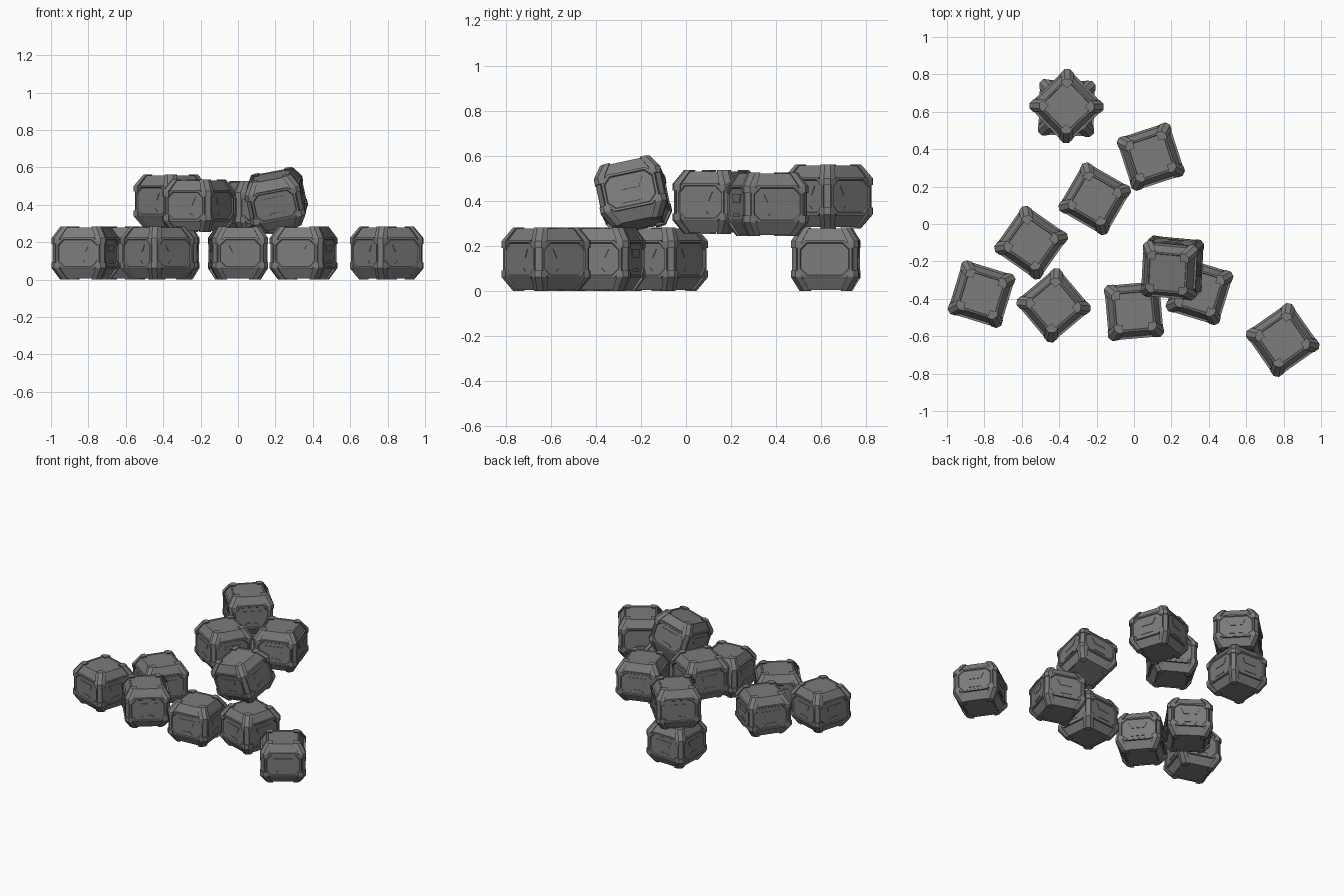
import bpy, bmesh
from math import radians, pi
from mathutils import Matrix, Vector

if "Cube" in bpy.data.objects:
    bpy.data.objects.remove(bpy.data.objects["Cube"], do_unlink=True)

# single worn metal colour
metal = bpy.data.materials.new("dark_grey_metal")
metal.use_nodes = True
grey = (0.2, 0.2, 0.2, 1)
metal.diffuse_color = grey
bsdf = metal.node_tree.nodes["Principled BSDF"]
bsdf.inputs["Base Color"].default_value = grey
bsdf.inputs["Roughness"].default_value = 0.7


def loft(bm, rings, matrix=Matrix()):
    """Closed solid through rings of (outline, height)."""
    loops = [[bm.verts.new(matrix @ Vector((x, y, z))) for x, y in outline]
             for outline, z in rings]
    for low, high in zip(loops, loops[1:]):
        n = len(low)
        for i in range(n):
            j = (i + 1) % n
            bm.faces.new((low[i], low[j], high[j], high[i]))
    bm.faces.new(loops[0][::-1])
    bm.faces.new(loops[-1])


def octagon(w, h, c):
    return [(w, c - h), (w, h - c), (w - c, h), (c - w, h),
            (-w, h - c), (-w, c - h), (c - w, -h), (w - c, -h)]


def corner(h, size, c=0.02):
    a = h - size
    return [(a, a), (h, a), (h, h - c), (h - c, h), (a, h)]


def trapezoid(top, bottom, z_top, z_bottom):
    return [(-bottom, z_bottom), (bottom, z_bottom), (top, z_top), (-top, z_top)]


def finish(bm, name):
    bmesh.ops.recalc_face_normals(bm, faces=bm.faces[:])
    mesh = bpy.data.meshes.new(name)
    bm.to_mesh(mesh)
    bm.free()
    mesh.materials.append(metal)
    return mesh


# body: chamfered box with shallow dished top and bottom
def make_body():
    half = [(0.138, 0.078), (0.108, 0.136), (0.1, 0.136), (0.097, 0.132)]
    rings = [(octagon(h, h, 0.02), -z) for h, z in reversed(half)]
    rings += [(octagon(h, h, 0.02), z) for h, z in half]
    bm = bmesh.new()
    loft(bm, rings)
    return finish(bm, "crate_body")


# corner caps above and below, joined by slim posts
def make_corners():
    bm = bmesh.new()
    for k in range(4):
        turn = Matrix.Rotation(k * pi / 2, 4, 'Z')
        for side in (1, -1):
            loft(bm, [(corner(0.15, 0.05), side * 0.05),
                      (corner(0.15, 0.05), side * 0.08),
                      (corner(0.113, 0.045), side * 0.1415)], turn)
        loft(bm, [(corner(0.145, 0.022), -0.055),
                  (corner(0.145, 0.022), 0.055)], turn)
    return finish(bm, "corner_guards")


# framed octagonal panels with raised plates on the four sides
def make_panels():
    bm = bmesh.new()
    for k in range(4):
        face = Matrix.Rotation(k * pi / 2, 4, 'Z') @ Matrix.Rotation(pi / 2, 4, 'X')
        loft(bm, [(octagon(0.12, 0.084, 0.034), 0.13),
                  (octagon(0.12, 0.084, 0.034), 0.147),
                  (octagon(0.11, 0.074, 0.031), 0.147),
                  (octagon(0.106, 0.07, 0.03), 0.141)], face)
        for plate in (trapezoid(0.062, 0.042, 0.045, 0.005),
                      trapezoid(0.03, 0.045, -0.04, -0.055)):
            loft(bm, [(plate, 0.139), (plate, 0.1445)], face)
    return finish(bm, "side_panels")


parts = [make_body(), make_corners(), make_panels()]

# crates: x, y, centre height, yaw, pitch, roll in degrees
crates = [
    (-0.815, -0.375, 0.1415, -17, 0, 0),
    (-0.43, -0.435, 0.1415, 40, 0, 0),
    (-0.55, -0.1, 0.1415, -35, 0, 0),
    (0.0, -0.465, 0.1415, 5, 0, 0),
    (0.35, -0.36, 0.1415, -17, 0, 0),
    (0.795, -0.62, 0.1415, 35, 0, 0),
    (-0.36, 0.62, 0.1415, -2, 0, 0),
    (-0.36, 0.63, 0.42, 44, 0, 0),
    (-0.21, 0.135, 0.395, -30, 0, 0),
    (0.09, 0.36, 0.385, 18, 0, 0),
    (0.205, -0.235, 0.425, -3, 12, -11),
]
for n, (x, y, z, yaw, pitch, roll) in enumerate(crates, 1):
    pose = (Matrix.Translation((x, y, z)) @ Matrix.Rotation(radians(yaw), 4, 'Z')
            @ Matrix.Rotation(radians(pitch), 4, 'X')
            @ Matrix.Rotation(radians(roll), 4, 'Y'))
    for mesh in parts:
        obj = bpy.data.objects.new(f"{mesh.name}_{n}", mesh)
        bpy.context.collection.objects.link(obj)
        obj.matrix_world = pose
